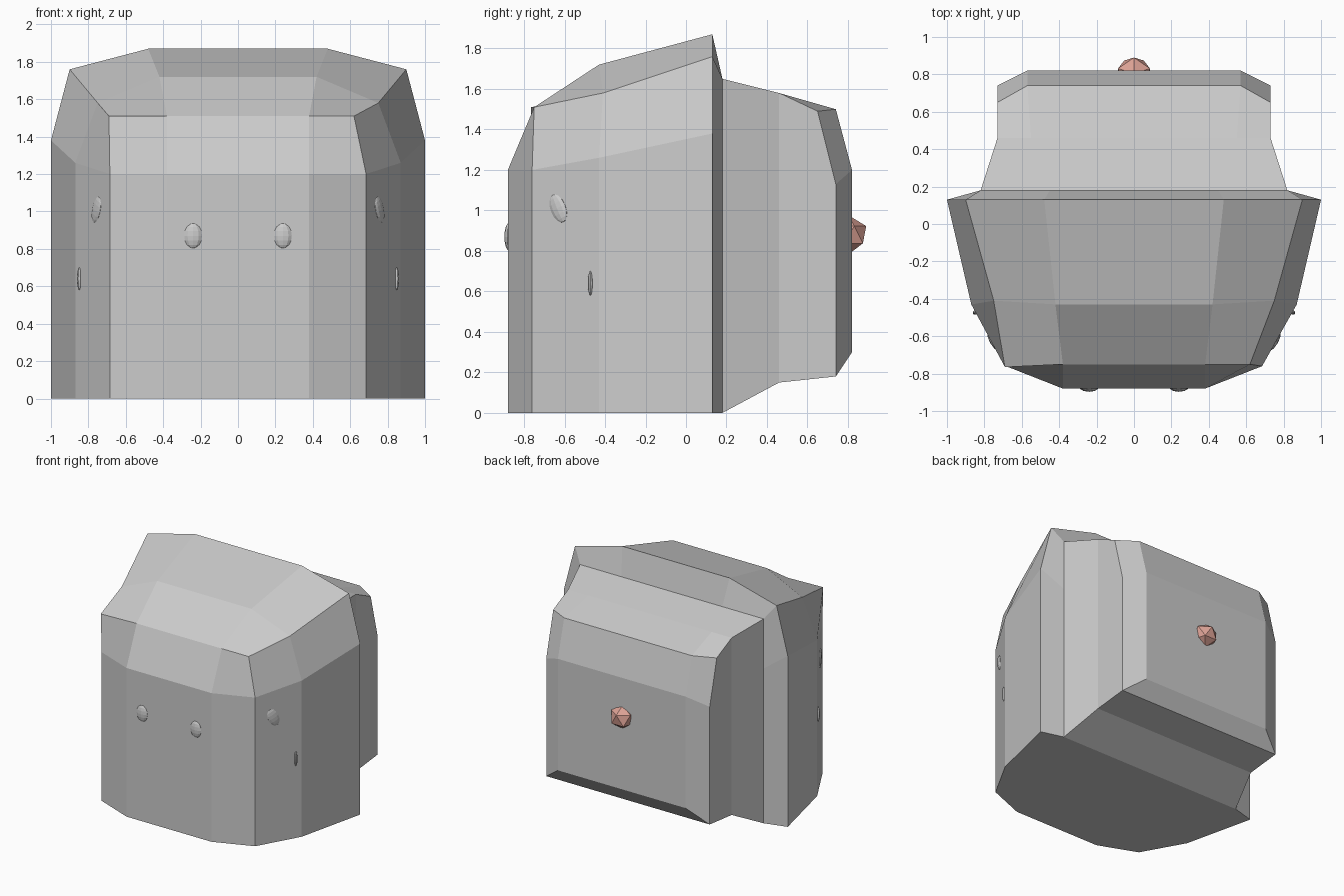
import bpy, bmesh, math

if "Cube" in bpy.data.objects:
    bpy.data.objects.remove(bpy.data.objects["Cube"])

# Body: one loft of arch sections from front to back.
# Each section: base side, wall top, shoulder, roof (right half, mirrored)
sections = [
    [(.38, -.88, 0), (.38, -.88, 1.2), (.38, -.75, 1.51), (.38, -.75, 1.51)],
    [(.685, -.76, 0), (.685, -.76, 1.2), (.62, -.75, 1.51), (.38, -.75, 1.51)],
    [(.87, -.43, 0), (.87, -.43, 1.26), (.75, -.41, 1.58), (.42, -.43, 1.72)],
    [(1, .13, 0), (1, .13, 1.38), (.9, .13, 1.76), (.48, .13, 1.87)],
    [(.82, .18, 0), (.82, .18, 1.25), (.82, .18, 1.65), (.45, .18, 1.65)],
    [(.73, .46, .15), (.73, .46, 1.2), (.73, .46, 1.58), (.55, .46, 1.58)],
    [(.73, .74, .18), (.73, .74, 1.13), (.73, .65, 1.49), (.57, .74, 1.5)],
    [(.57, .82, .3), (.57, .82, 1.2), (.57, .74, 1.5), (.57, .74, 1.5)],
]
bm = bmesh.new()
rings = []
for i, s in enumerate(sections):
    left = [(-x, y, z) for x, y, z in s]
    if i == 1:
        left[2] = (-.69, -.765, 1.51)   # left front shoulder sits wider
    rings.append([bm.verts.new(p) for p in s + left[::-1]])
for a, b in zip(rings, rings[1:]):
    for k in range(8):
        n = (k + 1) % 8
        bm.faces.new((a[k], a[n], b[n], b[k]))
# Front and back caps
for r in (rings[0], rings[-1]):
    for k in range(2):
        bm.faces.new((r[k], r[k + 1], r[6 - k], r[7 - k]))
bmesh.ops.remove_doubles(bm, verts=bm.verts, dist=.001)
bmesh.ops.dissolve_degenerate(bm, edges=bm.edges, dist=.0005)
bmesh.ops.recalc_face_normals(bm, faces=bm.faces)
mesh = bpy.data.meshes.new("body")
bm.to_mesh(mesh)
bm.free()
bpy.context.collection.objects.link(bpy.data.objects.new("body", mesh))


# Small oval studs on the front and the angled sides
def stud(name, loc, size, rot):
    bpy.ops.mesh.primitive_uv_sphere_add(segments=10, ring_count=8, radius=1,
                                         location=loc, rotation=rot)
    ob = bpy.context.object
    ob.name = name
    ob.scale = size


for side, tag in ((1, "right"), (-1, "left")):
    stud("eye_" + tag, (side * .24, -.875, .87), (.05, .022, .068), (0, 0, 0))
    turn = side * math.radians(60)
    stud("cheek_upper_" + tag, (side * .755, -.63, 1.01), (.045, .015, .075),
         (0, -side * math.radians(25), turn))
    stud("cheek_lower_" + tag, (side * .848, -.473, .64), (.012, .014, .06), (0, 0, turn))

# Faceted pink tail on the back
bpy.ops.mesh.primitive_ico_sphere_add(subdivisions=1, radius=1, location=(0, .805, .88),
                                      rotation=(0, 0, math.pi / 2))
tail = bpy.context.object
tail.name = "tail"
tail.scale = (.095, .1, .095)
pink = bpy.data.materials.new("pink")
pink.diffuse_color = (.72, .36, .3, 1)
pink.use_nodes = True
pink.node_tree.nodes["Principled BSDF"].inputs["Base Color"].default_value = pink.diffuse_color
tail.data.materials.append(pink)
